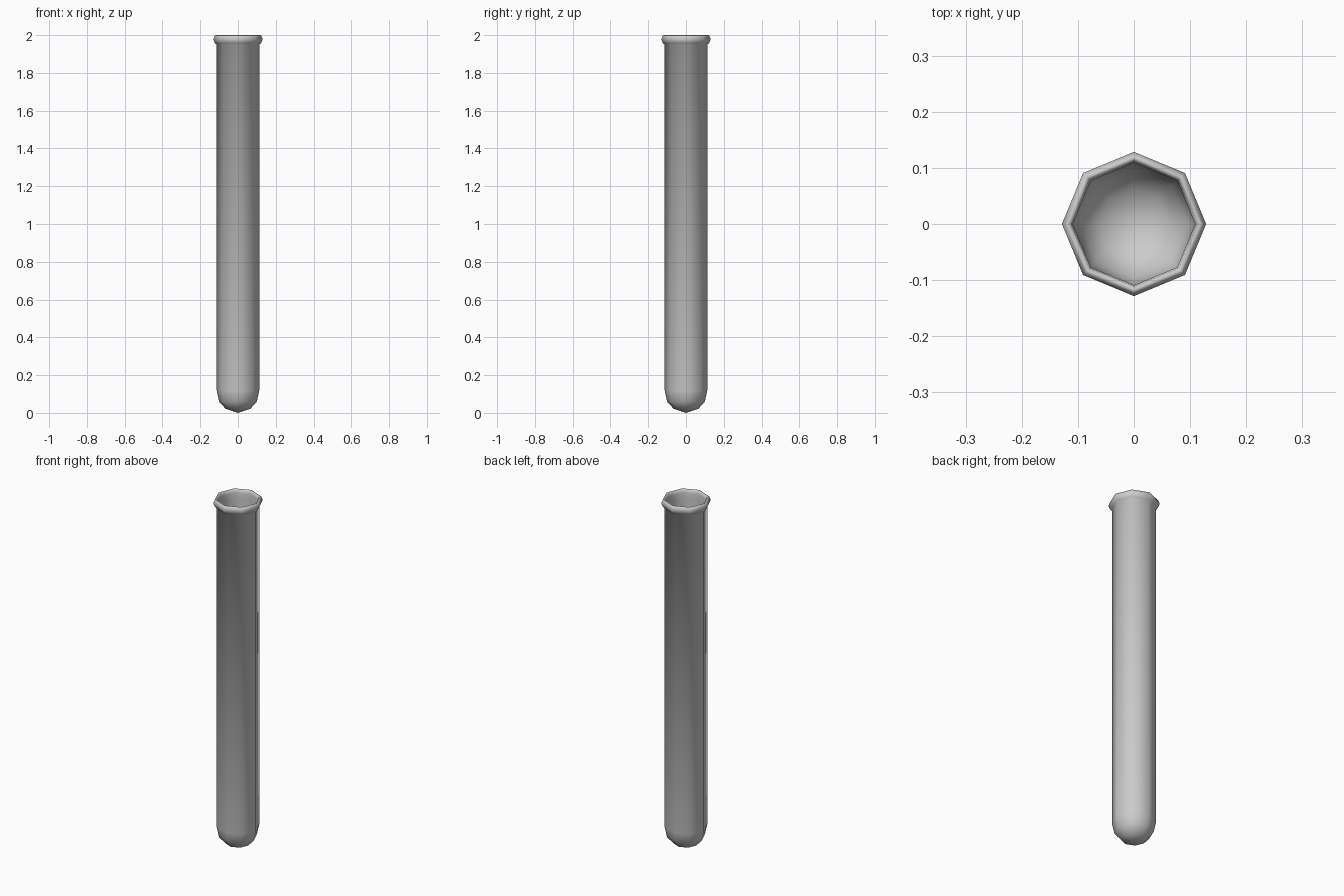
import bpy, bmesh
from math import cos, sin, tau

if "Cube" in bpy.data.objects:
    bpy.data.objects.remove(bpy.data.objects["Cube"])

SIDES = 8

# Half profile (radius, height): outer round bottom, wall, rolled lip, inner wall
profile = [
    (0.0, 0.0), (0.066, 0.022), (0.1, 0.06), (0.113, 0.12), (0.113, 1.95),
    (0.122, 1.957), (0.1285, 1.972), (0.1285, 1.985), (0.123, 1.997), (0.118, 2.0),
    (0.112, 1.994), (0.109, 1.98), (0.109, 1.95),
    (0.109, 0.122), (0.096, 0.064), (0.063, 0.027), (0.0, 0.006),
]


def lathe(name, points):
    """Turn a half profile into an n-sided revolved mesh with single pole vertices."""
    bm = bmesh.new()
    rings = []
    for r, z in points:
        if r == 0:
            rings.append([bm.verts.new((0, 0, z))] * SIDES)
        else:
            rings.append([bm.verts.new((r * cos(tau * i / SIDES), r * sin(tau * i / SIDES), z))
                          for i in range(SIDES)])
    for a, b in zip(rings, rings[1:]):
        for i in range(SIDES):
            j = (i + 1) % SIDES
            corners = list(dict.fromkeys((a[i], a[j], b[j], b[i])))
            bm.faces.new(corners).smooth = True
    bmesh.ops.recalc_face_normals(bm, faces=bm.faces)
    mesh = bpy.data.meshes.new(name)
    bm.to_mesh(mesh)
    bm.free()
    obj = bpy.data.objects.new(name, mesh)
    bpy.context.collection.objects.link(obj)
    return obj


# Glass tube with thin wall, rounded bottom and rolled lip
lathe("test_tube", profile)
